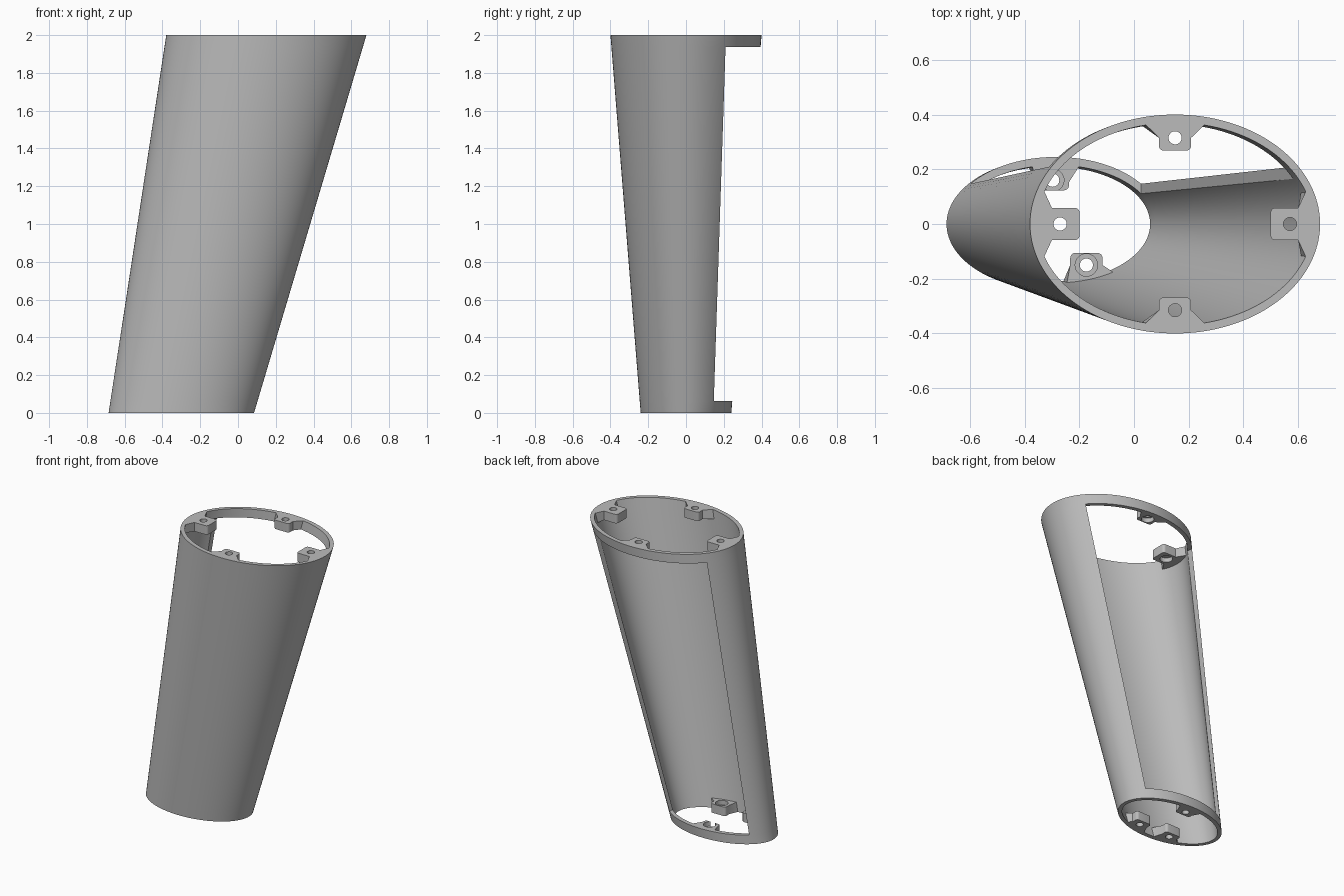
import bpy, bmesh
from math import sin, cos, pi, acos, atan2

if "Cube" in bpy.data.objects:
    bpy.data.objects.remove(bpy.data.objects["Cube"], do_unlink=True)

grey = bpy.data.materials.new("plain grey")
grey.use_nodes = True
grey.diffuse_color = (0.5, 0.5, 0.5, 1)
grey.node_tree.nodes["Principled BSDF"].inputs["Base Color"].default_value = (0.5, 0.5, 0.5, 1)

HEIGHT, RIM = 2.0, 0.063
BACK, FRONT = 48, 96          # columns across the window and around the rest
WALL_X, WALL_Y = 0.026, 0.03


def section(z):
    """Centre and radii of the leaning, tapering ellipse at a height."""
    f = z / HEIGHT
    return -0.30 + 0.45 * f, 0.385 + 0.145 * f, 0.24 + 0.16 * f


def make(name, bm):
    bmesh.ops.recalc_face_normals(bm, faces=bm.faces)
    mesh = bpy.data.meshes.new(name)
    bm.to_mesh(mesh)
    bm.free()
    obj = bpy.data.objects.new(name, mesh)
    bpy.context.collection.objects.link(obj)
    mesh.materials.append(grey)
    return obj


def smooth(obj):
    bpy.ops.object.select_all(action='DESELECT')
    obj.select_set(True)
    bpy.context.view_layer.objects.active = obj
    bpy.ops.object.shade_smooth_by_angle(angle=0.5)


def ring(bm, z, inner):
    """Elliptical loop whose columns line up with the window edges."""
    cx, rx, ry = section(z)
    if inner:
        rx, ry = rx - WALL_X, ry - WALL_Y
    edge = acos((0.307 + 0.0715 * z) / rx)
    angles = [edge + (pi - 2 * edge) * i / BACK for i in range(BACK)]
    angles += [pi - edge + (pi + 2 * edge) * i / FRONT for i in range(FRONT)]
    return [bm.verts.new((cx + rx * cos(t), ry * sin(t), z)) for t in angles]


# Hollow shell with a tall window in the back
bm = bmesh.new()
levels = (0, RIM, HEIGHT - RIM, HEIGHT)
outer = [ring(bm, z, False) for z in levels]
inner = [ring(bm, z, True) for z in levels]
count = BACK + FRONT
for row in range(3):
    for i in range(count):
        if row == 1 and i < BACK:
            continue
        j = (i + 1) % count
        for loops in (outer, inner):
            bm.faces.new((loops[row][i], loops[row][j], loops[row + 1][j], loops[row + 1][i]))
for i in range(count):
    j = (i + 1) % count
    caps = (0, 1, 2, 3) if i < BACK else (0, 3)
    for row in caps:
        bm.faces.new((outer[row][i], outer[row][j], inner[row][j], inner[row][i]))
for i in (0, BACK):
    bm.faces.new((outer[1][i], outer[2][i], inner[2][i], inner[1][i]))
smooth(make("shell", bm))


def cylinder(name, x, y, z0, z1, radius):
    bpy.ops.mesh.primitive_cylinder_add(vertices=32, radius=radius, depth=z1 - z0,
                                        location=(x, y, (z0 + z1) / 2))
    obj = bpy.context.object
    obj.name = name
    return obj


def boss(name, z0, z1, hole, facing, front, straight, spread, bore):
    """Screw lug: rounded pad round a hole, flaring out to meet the wall.
    hole: centre relative to the axis, facing: outward angle, front/straight:
    pad reach inward/outward, spread: wall points either side of the hole."""
    axis = section(z0 if z0 == 0 else z1)[0]
    hx, hy = axis + hole[0], hole[1]
    half, r = 0.059, 0.018
    pad = [(straight, -half)]
    for side in (-1, 1):
        arc = [(-front + r - r * sin(a), side * (half - r + r * cos(a)))
               for a in (k * pi / 12 for k in range(7))]
        pad += arc if side < 0 else arc[::-1]
    pad.append((straight, half))
    c, s = cos(facing), sin(facing)
    bm = bmesh.new()
    loops = []
    for z in (z0, z1):
        pts = [(hx + u * c - v * s, hy + u * s + v * c) for u, v in pad]
        cx, rx, ry = section(z)
        rx, ry = rx - WALL_X * 0.8, ry - WALL_Y * 0.8
        a, b = spread
        pts += [(cx + rx * cos(a + (b - a) * k / 10), ry * sin(a + (b - a) * k / 10))
                for k in range(11)]
        loops.append([bm.verts.new((x, y, z)) for x, y in pts])
    bm.faces.new(loops[0])
    bm.faces.new(loops[1])
    n = len(loops[0])
    for i in range(n):
        j = (i + 1) % n
        bm.faces.new((loops[0][i], loops[0][j], loops[1][j], loops[1][i]))
    obj = make(name, bm)
    # Through hole, with a wider recess on the side facing the inside
    middle = (z0 + z1) / 2
    recess = (middle, z1 + 0.05) if bore > 0 else (z0 - 0.05, middle)
    for cutter in (cylinder("hole_cutter", hx, hy, z0 - 0.1, z1 + 0.1, 0.024),
                   cylinder("recess_cutter", hx, hy, *recess, 0.041)):
        cutter.hide_render = True
        mod = obj.modifiers.new("hole", 'BOOLEAN')
        mod.operation = 'DIFFERENCE'
        mod.solver = 'EXACT'
        mod.object = cutter
        bpy.context.view_layer.objects.active = obj
        bpy.ops.object.modifier_apply(modifier=mod.name)
        bpy.data.objects.remove(cutter, do_unlink=True)
    smooth(obj)


def wall_angle(x, y, z):
    _, rx, ry = section(z)
    return atan2(y / (ry - WALL_Y), x / (rx - WALL_X))


# Four lugs inside the top rim
low = HEIGHT - RIM
side = wall_angle(0.48, 0.124, HEIGHT)
end = wall_angle(0.11, 0.36, HEIGHT)
for name, hole, facing, front, straight, reach in (
        ("left", (0.42, 0), 0, 0.071, 0.03, side),
        ("back", (0, 0.315), pi / 2, 0.047, 0.0, pi / 2 - end),
        ("right", (-0.42, 0), pi, 0.071, 0.03, side),
        ("front", (0, -0.315), -pi / 2, 0.047, 0.0, pi / 2 - end)):
    boss("top_lug_" + name, low, HEIGHT, hole, facing, front, straight,
         (facing + reach, facing - reach), -1)

# Three lugs inside the bottom rim
back = wall_angle(0.087, 0.208, 0)
boss("bottom_lug_back", 0, RIM, (0.003, 0.16), pi / 2, 0.037, -0.008, (pi - back, back), 1)
near = wall_angle(0.04, -0.215, 0)
far = wall_angle(0.215, -0.175, 0)
boss("bottom_lug_front_left", 0, RIM, (0.126, -0.15), -pi / 2, 0.044, 0.0, (far, near), 1)
boss("bottom_lug_front_right", 0, RIM, (-0.12, -0.15), -pi / 2, 0.044, 0.0,
     (-pi - near, -pi - far), 1)
